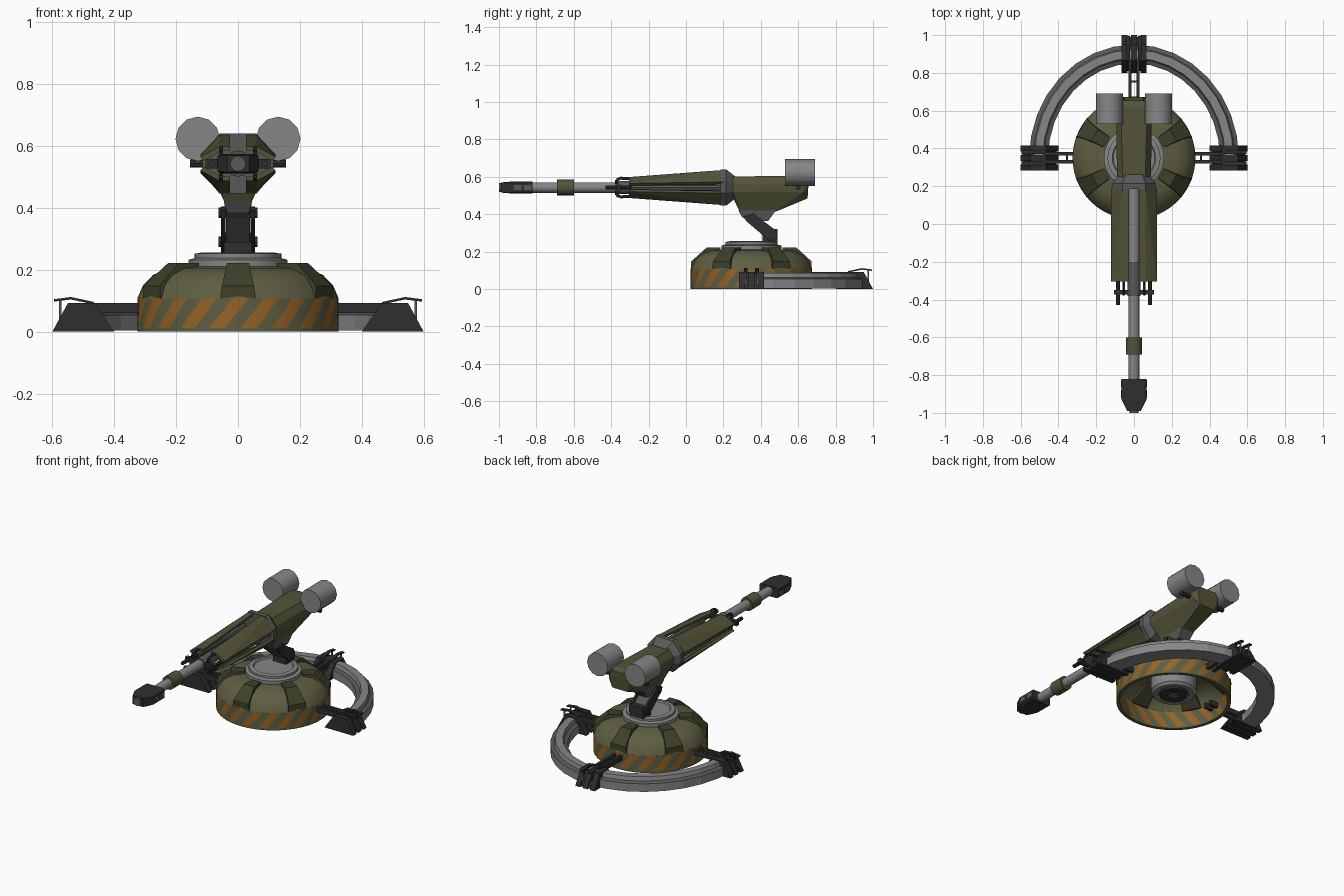
import bpy, bmesh, math
from mathutils import Vector, Matrix

if "Cube" in bpy.data.objects:
    bpy.data.objects.remove(bpy.data.objects["Cube"])

def mat(name, r, g, b):
    m = bpy.data.materials.new(name)
    m.diffuse_color = (r, g, b, 1)
    m.use_nodes = True
    m.node_tree.nodes["Principled BSDF"].inputs["Base Color"].default_value = m.diffuse_color
    return m

OLIVE = mat("olive", .088, .088, .04)
DRAB = mat("drab_green", .112, .112, .055)
DARK_OLIVE = mat("dark_olive", .05, .05, .024)
ORANGE = mat("orange", .30, .125, .02)
STEEL = mat("steel", .24, .24, .24)
MID = mat("mid_grey", .1, .1, .1)
BLACK = mat("near_black", .028, .028, .028)
smooth = []
CY = .35            # base centre in y
BZ = .543           # barrel height

def finish(name, bm, mats, soft=False):
    bmesh.ops.recalc_face_normals(bm, faces=bm.faces)
    me = bpy.data.meshes.new(name)
    bm.to_mesh(me)
    bm.free()
    for m in mats:
        me.materials.append(m)
    o = bpy.data.objects.new(name, me)
    bpy.context.collection.objects.link(o)
    if soft:
        smooth.append(o)
    return o

def hull(name, pts, m, M=Matrix()):
    bm = bmesh.new()
    for p in pts:
        bm.verts.new(M @ Vector(p))
    r = bmesh.ops.convex_hull(bm, input=bm.verts)
    loose = [v for v in bm.verts if not v.link_faces]
    bmesh.ops.delete(bm, geom=loose, context='VERTS')
    bmesh.ops.dissolve_limit(bm, angle_limit=.02, verts=bm.verts, edges=bm.edges)
    return finish(name, bm, [m])

def box(name, x0, x1, y0, y1, z0, z1, m, M=Matrix()):
    return hull(name, [(x, y, z) for x in (x0, x1) for y in (y0, y1) for z in (z0, z1)], m, M)

def cyl(name, a, b, r, m, n=16, r2=None):
    a, b = Vector(a), Vector(b)
    bm = bmesh.new()
    M = Matrix.Translation((a + b) / 2) @ (b - a).to_track_quat('Z', 'Y').to_matrix().to_4x4()
    bmesh.ops.create_cone(bm, cap_ends=True, segments=n, radius1=r, radius2=r2 or r,
                          depth=(b - a).length, matrix=M)
    return finish(name, bm, [m], n >= 12)

def revolve(name, prof, n, mats, shear=0, rule=lambda i, j: 0, closed=True):
    bm = bmesh.new()
    rows = []
    for r, z in prof:
        rows.append([bm.verts.new((r * math.cos(t), CY + r * math.sin(t), z))
                     for t in (2 * math.pi * j / n + shear * z for j in range(n))])
    k = len(rows)
    for i in range(k if closed else k - 1):
        a, b = rows[i], rows[(i + 1) % k]
        for j in range(n):
            f = bm.faces.new((a[j], a[(j + 1) % n], b[(j + 1) % n], b[j]))
            f.material_index = rule(i, j)
    if not closed:
        bm.faces.new(rows[0])
        bm.faces.new(rows[-1])
    return finish(name, bm, mats, True)

# Striped drum: sheared columns coloured in turn, plain lower rim
revolve("striped_drum", [(.305, .108), (.305, .012), (.305, 0), (.325, 0), (.325, .012),
                         (.325, .04), (.325, .075), (.325, .108)],
        120, [DRAB, ORANGE], 2.4,
        lambda i, j: 1 if i in (0, 4, 5, 6) and j % 6 < 3 else 0)

# Dome shell, hollow beneath
revolve("dome_shell", [(.325, .108), (.307, .15), (.275, .183), (.225, .205), (.14, .212),
                       (.14, .198), (.215, .19), (.26, .17), (.29, .14), (.305, .108)], 48, [DRAB])

# Six armour ribs round the dome
for k in range(6):
    M = Matrix.Translation((0, CY, 0)) @ Matrix.Rotation(math.radians(30 + 60 * k), 4, 'Z')
    pts = []
    for s in (-1, 1):
        pts += [(.322, s * .058, .108), (.322, s * .052, .148), (.24, s * .036, .222),
                (.165, s * .03, .222), (.165, s * .03, .205), (.295, s * .058, .108)]
    hull("dome_rib", pts, DARK_OLIVE, M)

# Turntable rings and the hub under the dome
revolve("turntable", [(.16, .205), (.16, .232), (.14, .238), (.14, .252), (.115, .256),
                      (.11, .248)], 32, [STEEL], closed=False)
revolve("under_hub", [(.1, .205), (.13, .16), (.13, .06), (.115, .045), (.09, .045),
                      (.09, .06)], 32, [STEEL], closed=False)
cyl("hub_cap", (0, CY, .04), (0, CY, .075), .08, BLACK, 16)
cyl("hub_pin", (0, CY, .034), (0, CY, .05), .03, MID, 12)

# Half ring at the back
bm = bmesh.new()
sect = [(-.05, 0), (-.05, .05), (-.028, .058), (-.022, .082), (.022, .082), (.028, .058),
        (.05, .05), (.05, 0)]
prev = None
for k in range(17):
    t = math.pi * k / 16
    c, s = math.cos(t), math.sin(t)
    ring = [bm.verts.new(((.505 + u) * c, CY + (.55 + u) * s, z + .004)) for u, z in sect]
    for i in range(8):
        if prev:
            f = bm.faces.new((prev[i], prev[(i + 1) % 8], ring[(i + 1) % 8], ring[i]))
            f.material_index = 1 if i in (1, 5) else 0
    if k in (0, 16):
        bm.faces.new(ring)
    prev = ring
finish("ground_ring", bm, [STEEL, MID])

# Three clamps with arms into the drum
for ang, p in ((0, (.5, CY, 0)), (180, (-.5, CY, 0)), (90, (0, .9, 0))):
    M = Matrix.Translation(p) @ Matrix.Rotation(math.radians(ang), 4, 'Z')
    for v in (-.05, 0, .05):
        hull("clamp_slab", [(u, v + d, z) for d in (-.016, .016) for u, z in
                            ((-.1, 0), (-.035, .092), (.05, .092), (.1, 0))], BLACK, M)
    hull("clamp_core", [(u, d, z) for d in (-.06, .06) for u, z in
                        ((-.09, .002), (-.03, .086), (.045, .086), (.09, .002))], BLACK, M)
    for s in (-1, 1):
        hull("clamp_handle", [(u, s * .03 + d, z + h) for d in (-.01, .01) for h in (0, .008)
                              for u, z in ((-.035, .088), (.04, .104))], BLACK, M)
        hull("clamp_handle_tip", [(u, s * .03 + d, z + h) for d in (-.01, .01) for h in (0, .008)
                                  for u, z in ((.04, .104), (.095, .097))], BLACK, M)
        box("clamp_post", .07, .078, s * .03 - .004, s * .03 + .004, .03, .1, MID, M)
        box("clamp_arm", -.25, -.03, s * .021 - .009, s * .021 + .009, .06, .092, BLACK, M)
    box("arm_link", -.15, -.14, -.02, .02, .07, .085, BLACK, M)

# Tilting neck between turntable and gun
box("neck_foot", -.045, .045, .41, .49, .25, .32, BLACK)
hull("neck_beam", [(x, y, z) for x in (-.038, .038) for y, z in
                   ((.44, .26), (.48, .30), (.35, .40), (.32, .37))], MID)
for s in (-1, 1):
    hull("neck_plate", [(x, y, z) for x in (s * .04, s * .055) for y, z in
                        ((.45, .255), (.485, .27), (.485, .31), (.36, .405), (.31, .39), (.32, .365))],
         BLACK)
for y, z in ((.46, .29), (.345, .385)):
    cyl("neck_pin", (-.063, y, z), (.063, y, z), .017, BLACK, 8)
hull("neck_socket", [(x * k, y, z) for x in (-1, 1) for k, y, z in
                     ((.036, .30, .385), (.036, .44, .365), (.03, .34, .36), (.045, .28, .42), (.045, .48, .42))],
     MID)

# Gun body
pts = []
for s in (-1, 1):
    pts += [(s * .06, .25, .602), (s * .09, .25, .56), (s * .09, .25, .52), (s * .06, .25, .49),
            (s * .07, .62, .606), (s * .095, .62, .565), (s * .09, .63, .52), (s * .055, .655, .595),
            (s * .075, .655, .56), (s * .055, .65, .485), (s * .04, .29, .41), (s * .04, .47, .41)]
hull("gun_body", pts, OLIVE)
hull("gun_collar", [(s * x, y, BZ + t * z) for s in (-1, 1) for t in (-1, 1) for x, y, z in
                    ((.06, .185, .097), (.115, .185, .03), (.06, .215, .097), (.115, .215, .03),
                     (.045, .262, .06), (.08, .262, .02))], MID)

# Housing plates, hooks and side rods, mirrored both ways
for s in (-1, 1):
    for t in (-1, 1):
        def P(x, y, z):
            return (s * x, y, BZ + t * z)
        hull("housing_flat_plate", [P(x, y, z + h) for x in (.026, .06) for h in (0, -.014)
                                    for y, z in ((.19, .093), (-.305, .056))], OLIVE)
        hull("housing_slope_plate", [P(x - d, y, z - d) for d in (0, .012) for x, y, z in
                                     ((.06, .19, .093), (.122, .19, .03), (.06, -.305, .056),
                                      (.122, -.305, .022))], OLIVE)
        path = [(-.25, .045), (-.35, .05), (-.372, .04), (-.372, .02)]
        for (y0, z0), (y1, z1) in zip(path, path[1:]):
            cyl("front_hook", P(.055, y0, z0), P(.055, y1, z1), .008, BLACK, 6)
    cyl("side_rod", (s * .085, -.43, BZ), (s * .085, .2, BZ), .011, BLACK, 8)
    cyl("side_piston", (s * .085, -.29, BZ), (s * .085, .2, BZ), .017, MID, 8)
    box("rod_bracket", s * .03, s * .105, -.372, -.35, BZ - .015, BZ + .015, BLACK)
    # Canisters at the back
    cyl("canister", (s * .13, .53, .623), (s * .13, .69, .623), .072, STEEL, 12)
cyl("canister_axle", (-.155, .6, BZ), (.155, .6, BZ), .013, BLACK, 8)

# Barrel and muzzle
cyl("barrel", (0, .25, BZ), (0, -.85, BZ), .028, STEEL, 16)
cyl("barrel_sleeve", (0, -.2, BZ), (0, -.38, BZ), .035, MID, 16)
cyl("barrel_band", (0, -.6, BZ), (0, -.69, BZ), .042, OLIVE, 16)
hull("muzzle_brake", [(s * x, y, BZ + t * z) for s in (-1, 1) for t in (-1, 1) for x, y, z in
                      ((.066, -.82, .025), (.055, -.82, .032), (.066, -.93, .025), (.055, -.93, .032),
                       (.036, -.99, .027))], BLACK)
for s in (-1, 1):
    for y in (-.92, -.865):
        box("muzzle_vent", s * .064, s * .068, y, y + .04, BZ - .013, BZ + .013, MID)
cyl("muzzle_bore", (0, -.98, BZ), (0, -1, BZ), .025, MID, 16)

# Smooth the round parts
bpy.ops.object.select_all(action='DESELECT')
for o in smooth:
    o.select_set(True)
    bpy.context.view_layer.objects.active = o
bpy.ops.object.shade_smooth_by_angle(angle=math.radians(32))
